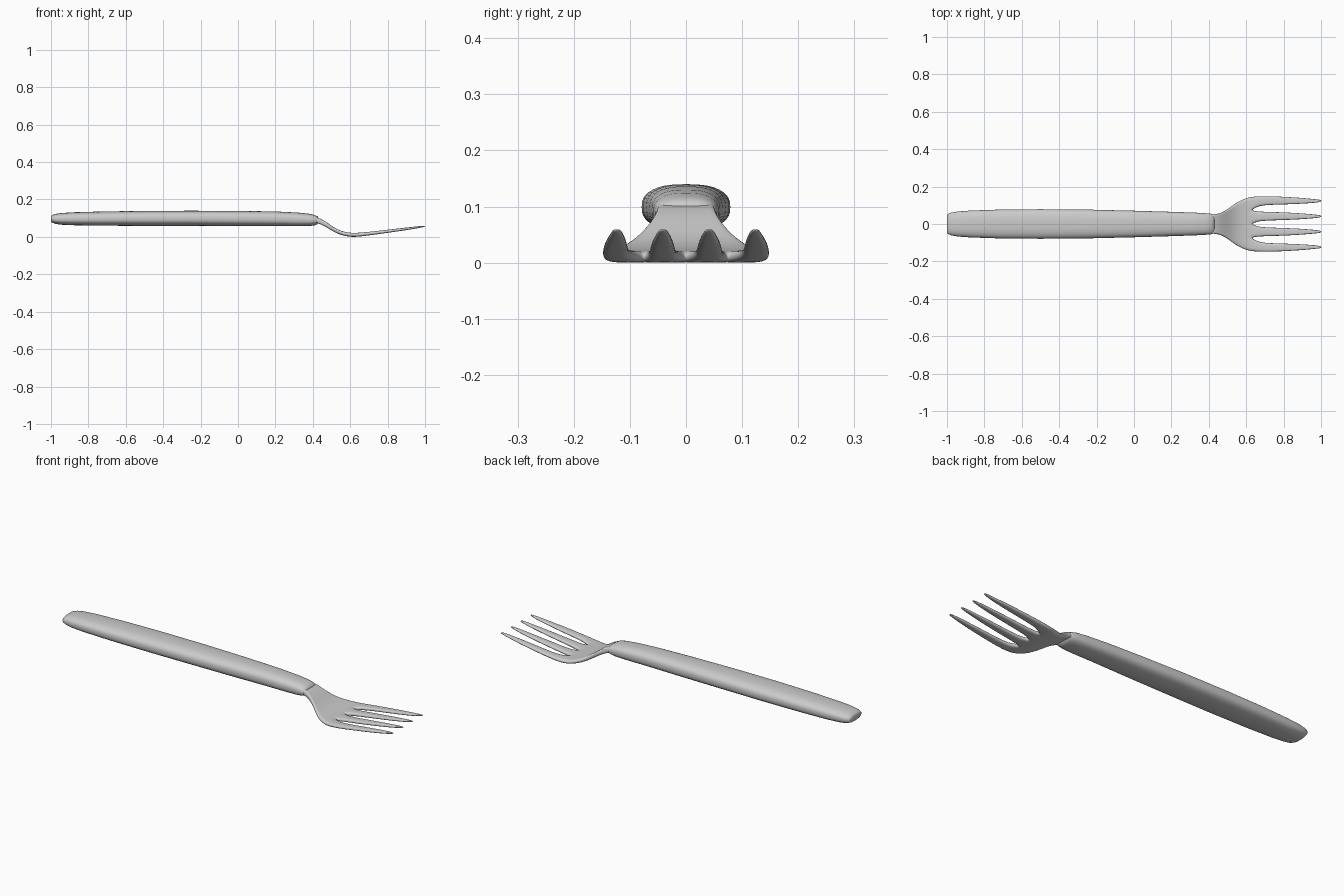
import bpy, bmesh, math

if "Cube" in bpy.data.objects:
    bpy.data.objects.remove(bpy.data.objects["Cube"])


def finish(bm, name, levels):
    bmesh.ops.recalc_face_normals(bm, faces=bm.faces[:])
    me = bpy.data.meshes.new(name)
    bm.to_mesh(me)
    bm.free()
    me.polygons.foreach_set("use_smooth", [True] * len(me.polygons))
    ob = bpy.data.objects.new(name, me)
    bpy.context.collection.objects.link(ob)
    if levels:
        sub = ob.modifiers.new("smooth", 'SUBSURF')
        sub.levels = sub.render_levels = levels
    return ob


def lerp_table(table, x):
    for a, b in zip(table, table[1:]):
        if x <= b[0]:
            f = max(0, (x - a[0]) / (b[0] - a[0]))
            return [p + (q - p) * f for p, q in zip(a[1:], b[1:])]
    return table[-1][1:]


# Handle: rounded-box sections (x, half width, bottom z, top z)
sections = [(-1.0, .046, .085, .110), (-.995, .054, .077, .116),
            (-.975, .061, .069, .123), (-.94, .067, .065, .128),
            (-.87, .072, .062, .132), (-.72, .077, .060, .136),
            (-.5, .079, .059, .139), (-.25, .077, .059, .140),
            (0, .071, .058, .139), (.2, .065, .058, .136),
            (.32, .061, .057, .130), (.38, .058, .058, .124),
            (.41, .055, .062, .117), (.425, .050, .068, .110),
            (.43, .040, .077, .102)]
N = 40
bm = bmesh.new()
rings = []
for x, w, lo, hi in sections:
    ring = []
    for i in range(N):
        a = 2 * math.pi * i / N
        c, s = math.cos(a), math.sin(a)
        y = w * math.copysign(abs(c) ** .78, c)
        z = (lo + hi) / 2 + (hi - lo) / 2 * math.copysign(abs(s) ** .78, s)
        ring.append(bm.verts.new((x, y, z)))
    rings.append(ring)
for r, q in zip(rings, rings[1:]):
    for i in range(N):
        j = (i + 1) % N
        bm.faces.new((r[i], r[j], q[j], q[i]))
bm.faces.new(rings[0])
bm.faces.new(rings[-1])
finish(bm, "handle", 0)

# Head: palm width and profile (x, half width, centre z, half thickness)
profile = [(.39, .052, .096, .014), (.43, .051, .089, .015),
           (.47, .060, .068, .014), (.51, .086, .040, .012),
           (.55, .118, .020, .011), (.60, .141, .0105, .0105),
           (.635, .147, .011, .0105), (.67, .149, .014, .010),
           (.73, .149, .021, .009), (.81, .146, .0315, .008),
           (.90, .140, .043, .007), (.97, .133, .053, .005),
           (1.003, .129, .058, .003)]
# Tine half widths along x; the gaps open past SLOT
tine = [(.39, .0), (.635, .0345), (.67, .026), (.73, .0235),
        (.81, .021), (.90, .016), (.97, .010), (1.003, .005)]
SLOT = .635
bm = bmesh.new()
rows = []
for x, w, zc, t in profile:
    if x < SLOT:
        h = w * .235
    else:
        h = lerp_table(tine, x)[0]
    centre = w - h
    row = []
    for k in (-1, -1 / 3, 1 / 3, 1):
        for s in (-1, 0, 1):
            row.append(bm.verts.new((x, k * centre + s * h, zc)))
    rows.append(row)
for (p, r, q) in zip(profile, rows, rows[1:]):
    for i in range(11):
        if i % 3 == 2 and p[0] >= SLOT:
            continue
        bm.faces.new((r[i], r[i + 1], q[i + 1], q[i]))
# Thicken into a closed shell
lower = bm.verts[:]
ext = bmesh.ops.extrude_face_region(bm, geom=bm.faces[:], use_keep_orig=True)
upper = [g for g in ext["geom"] if isinstance(g, bmesh.types.BMVert)]
for group, sign in ((lower, -1), (upper, 1)):
    for v in group:
        t = lerp_table(profile, v.co.x)[2]
        v.co.z += sign * t
finish(bm, "fork_head", 2)
